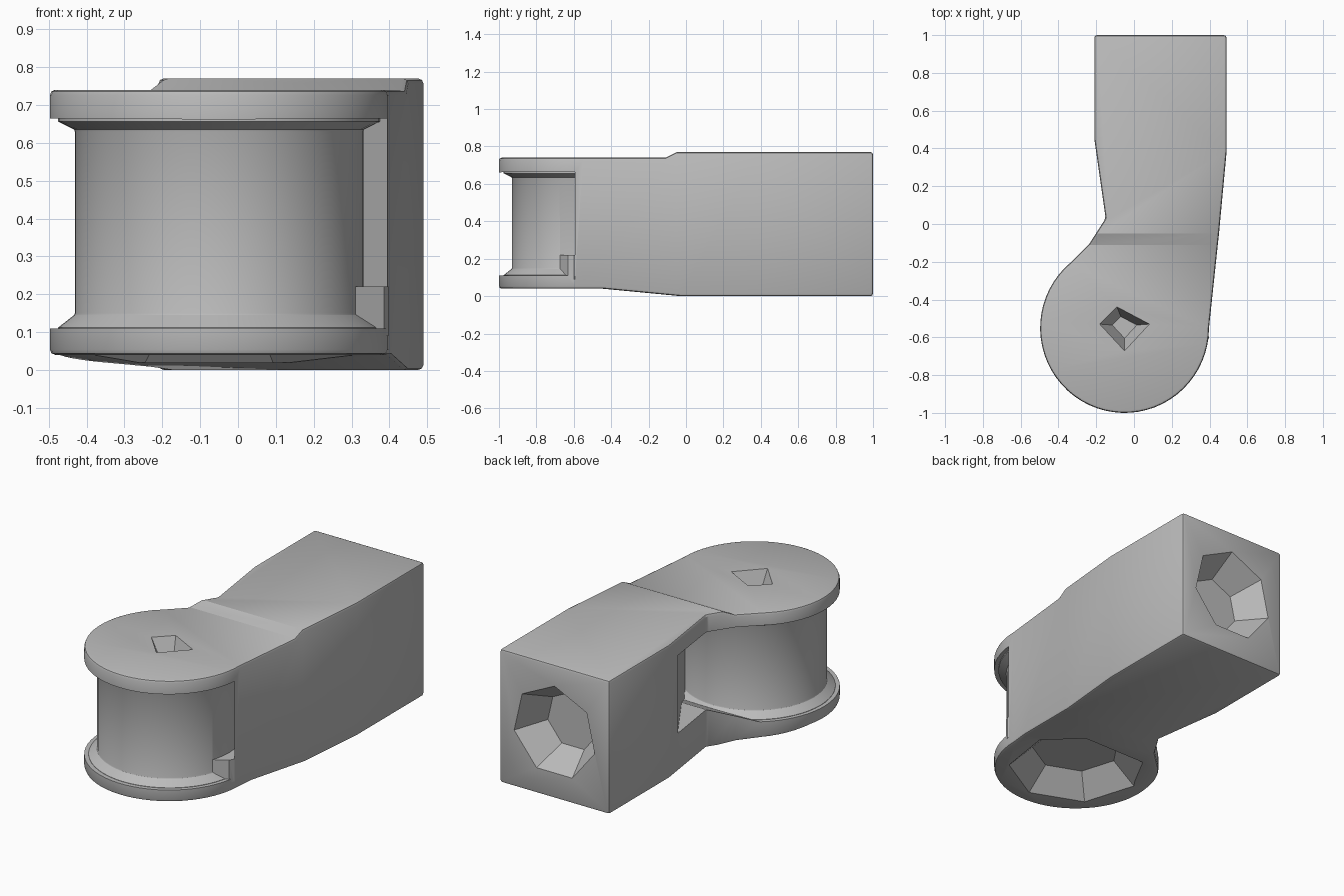
import bpy, bmesh, math
from mathutils import Vector

if "Cube" in bpy.data.objects:
    bpy.data.objects.remove(bpy.data.objects["Cube"])

CX, CY = -0.05, -0.55   # drum axis


def loft(name, loops):
    """Closed solid through rings of equal point count."""
    bm = bmesh.new()
    rings = [[bm.verts.new(p) for p in ring] for ring in loops]
    n = len(rings[0])
    for a, b in zip(rings, rings[1:]):
        for i in range(n):
            j = (i + 1) % n
            bm.faces.new((a[i], a[j], b[j], b[i]))
    bm.faces.new(rings[0][::-1])
    bm.faces.new(rings[-1])
    bmesh.ops.recalc_face_normals(bm, faces=bm.faces)
    me = bpy.data.meshes.new(name)
    bm.to_mesh(me)
    bm.free()
    ob = bpy.data.objects.new(name, me)
    bpy.context.collection.objects.link(ob)
    return ob


def prism_z(name, pts, lo, hi):
    return loft(name, [[(x, y, z) for x, y in pts] for z in (lo, hi)])


def prism_x(name, pts, lo, hi):
    return loft(name, [[(x, y, z) for y, z in pts] for x in (lo, hi)])


def circle(r, n, start=0.0):
    return [(r * math.cos(start + math.tau * i / n),
             r * math.sin(start + math.tau * i / n)) for i in range(n)]


def turned(name, profile, n=56):
    """Turned solid on the drum axis from (radius, z) pairs."""
    return loft(name, [[(CX + x, CY + y, z) for x, y in circle(r, n)]
                       for r, z in profile])


def bake(ob):
    bpy.context.view_layer.update()
    dg = bpy.context.evaluated_depsgraph_get()
    me = bpy.data.meshes.new_from_object(ob.evaluated_get(dg))
    ob.modifiers.clear()
    ob.data = me


def combine(ob, tool, op):
    m = ob.modifiers.new("combine", 'BOOLEAN')
    m.operation, m.object, m.solver = op, tool, 'EXACT'
    bake(ob)
    bpy.data.objects.remove(tool)


# Link body: plan outline intersected with the side profile
outline = [(0.49, 1), (-0.21, 1), (-0.21, 0.45), (-0.15, 0.03), (-0.24, -0.11)]
for i in range(41):
    a = math.radians(130 + 230 * i / 40)
    outline.append((CX + 0.447 * math.cos(a), CY + 0.45 * math.sin(a)))
outline += [(0.45, -0.05), (0.49, 0.38)]
body = prism_z("link_body", outline, -0.2, 1.0)
side = [(-1.2, 0.04), (-0.45, 0.04), (-0.03, 0), (1.2, 0),
        (1.2, 0.77), (-0.05, 0.77), (-0.11, 0.74), (-1.2, 0.74)]
combine(body, prism_x("side_profile", side, -1, 1), 'INTERSECT')

# Softened outer edges
bev = body.modifiers.new("soft_edges", 'BEVEL')
bev.width, bev.segments = 0.014, 2
bev.limit_method, bev.angle_limit = 'ANGLE', math.radians(40)
bake(body)

# Open slot around the drum, bounded by a slanted wall with a raised ledge
slot = prism_z("slot", [(0.405, -0.61), (-0.195, 0.355), (-0.8, 0.355),
                        (-0.8, -1.3), (0.8, -1.3), (0.8, -0.61)], 0, 1)
slot_side = [(-1.4, 0.11), (-0.2, 0.11), (0.03, 0.22), (0.5, 0.22),
             (0.5, 0.67), (-1.4, 0.66)]
combine(slot, prism_x("slot_side", slot_side, -1, 1), 'INTERSECT')
combine(body, slot, 'DIFFERENCE')

# Drum with sloping collars where it meets the flanges
drum = [(0.425, 0.09), (0.425, 0.112), (0.383, 0.145), (0.381, 0.15),
        (0.381, 0.63), (0.383, 0.635), (0.425, 0.656), (0.425, 0.68)]
combine(body, turned("drum", drum), 'UNION')

# Small ledge beside the front of the wall
ledge = [(0.398, -0.6), (0.385, -0.63), (0.30, -0.68), (0.2, -0.5), (0.3, -0.43)]
combine(body, prism_z("ledge", ledge, 0.09, 0.22), 'UNION')

# Faceted socket in the back end
combine(body, loft("back_socket", [
    [(0.14 + x, y, 0.385 + z) for x, z in circle(r, 7, math.pi / 2)]
    for r, y in ((0.275, 1.02), (0.165, 0.83))]), 'DIFFERENCE')

# Wide faceted socket under the drum
combine(body, loft("lower_socket", [
    [(CX + x, CY + y, z) for x, y in circle(r, 7, 0.3)]
    for r, z in ((0.39, 0.02), (0.24, 0.16))]), 'DIFFERENCE')

# Small kite-shaped socket on top
kite = [(-0.04, 0.10), (-0.13, 0.01), (0.0, -0.13), (0.13, 0.01)]
combine(body, loft("top_socket", [
    [(CX + s * x, CY + 0.01 + s * y, z) for x, y in kite]
    for s, z in ((1.1, 0.76), (0.5, 0.62))]), 'DIFFERENCE')

# Single grey finish
mat = bpy.data.materials.new("plain_grey")
mat.diffuse_color = (0.5, 0.5, 0.5, 1)
mat.use_nodes = True
mat.node_tree.nodes["Principled BSDF"].inputs["Base Color"].default_value = mat.diffuse_color
body.data.materials.clear()
body.data.materials.append(mat)
for p in body.data.polygons:
    p.material_index = 0

bpy.ops.object.select_all(action='DESELECT')
body.select_set(True)
bpy.context.view_layer.objects.active = body
bpy.ops.object.shade_smooth_by_angle(angle=math.radians(25))
